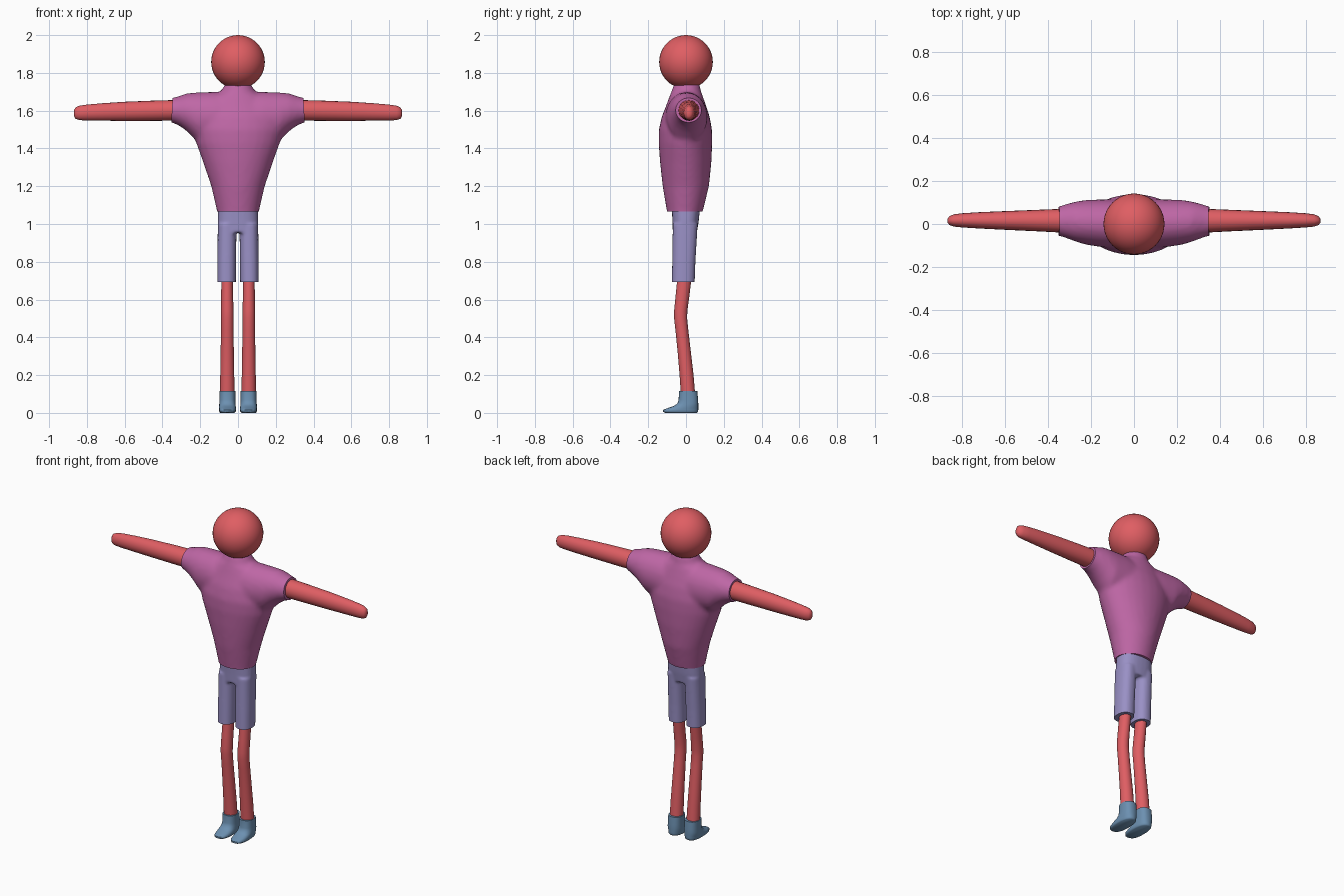
import bpy, bmesh, math
from mathutils import Vector

if "Cube" in bpy.data.objects:
    bpy.data.objects.remove(bpy.data.objects["Cube"])


def material(name, rgb):
    m = bpy.data.materials.new(name)
    m.diffuse_color = (*rgb, 1)
    m.use_nodes = True
    m.node_tree.nodes["Principled BSDF"].inputs["Base Color"].default_value = m.diffuse_color
    return m


SKIN = material("coral red", (0.74, 0.112, 0.125))
SHIRT = material("orchid", (0.52, 0.135, 0.38))
SHORTS = material("lavender", (0.32, 0.28, 0.56))
SHOE = material("steel blue", (0.15, 0.28, 0.44))


def loft(bm, rings, axis='Z', n=28, side=1, power=1.0):
    """Skin closed ellipses: (position, u0, u1, v0, v1) across the chosen axis."""
    prev = first = None
    for t, u0, u1, v0, v1 in rings:
        ring = []
        for i in range(n):
            a = 2 * math.pi * i / n
            c, s = math.cos(a), math.sin(a)
            u = (u0 + u1) / 2 + (u1 - u0) / 2 * math.copysign(abs(c) ** power, c)
            v = (v0 + v1) / 2 + (v1 - v0) / 2 * math.copysign(abs(s) ** power, s)
            p = (u * side, v, t) if axis == 'Z' else (t * side, u, v)
            ring.append(bm.verts.new(p))
        if prev:
            for i in range(n):
                j = (i + 1) % n
                bm.faces.new((prev[i], prev[j], ring[j], ring[i]))
        else:
            first = ring
        prev = ring
    bm.faces.new(first[::-1])
    bm.faces.new(prev)


def finish(name, bm, mat, angle=50):
    bmesh.ops.recalc_face_normals(bm, faces=bm.faces[:])
    me = bpy.data.meshes.new(name)
    bm.to_mesh(me)
    bm.free()
    ob = bpy.data.objects.new(name, me)
    me.materials.append(mat)
    bpy.context.collection.objects.link(ob)
    bpy.ops.object.select_all(action='DESELECT')
    ob.select_set(True)
    bpy.context.view_layer.objects.active = ob
    bpy.ops.object.shade_smooth_by_angle(angle=math.radians(angle))
    return ob


def fuse(name, bm, mat, voxel, smooth, cuts):
    """Melt overlapping lofts into one cloth surface, then trim crisp hems."""
    tmp = finish(name + "_blend", bm, mat)
    rem = tmp.modifiers.new("blend", 'REMESH')
    rem.mode = 'VOXEL'
    rem.voxel_size = voxel
    sm = tmp.modifiers.new("relax", 'SMOOTH')
    sm.factor, sm.iterations = 0.5, smooth
    ev = tmp.evaluated_get(bpy.context.evaluated_depsgraph_get())
    out = bmesh.new()
    out.from_mesh(ev.to_mesh())
    bpy.data.objects.remove(tmp)
    for co, no in cuts:
        r = bmesh.ops.bisect_plane(out, geom=out.verts[:] + out.edges[:] + out.faces[:],
                                   plane_co=Vector(co), plane_no=Vector(no), clear_outer=True)
        edges = [e for e in r['geom_cut'] if isinstance(e, bmesh.types.BMEdge)]
        bmesh.ops.holes_fill(out, edges=edges, sides=0)
    return finish(name, out, mat)


# head
bm = bmesh.new()
bmesh.ops.create_uvsphere(bm, u_segments=40, v_segments=24, radius=0.142)
bmesh.ops.translate(bm, verts=bm.verts[:], vec=(0, 0, 1.858))
finish("head", bm, SKIN)

# shirt: tapered body with neck, plus two flared sleeves
bm = bmesh.new()
loft(bm, [(1.02, -.105, .105, -.095, .075), (1.07, -.112, .112, -.102, .09),
          (1.20, -.142, .142, -.124, .122), (1.33, -.186, .186, -.138, .135),
          (1.43, -.222, .222, -.145, .139), (1.50, -.235, .235, -.144, .138),
          (1.57, -.225, .225, -.128, .125), (1.63, -.19, .19, -.104, .105),
          (1.68, -.135, .135, -.086, .088), (1.70, -.09, .09, -.078, .08),
          (1.745, -.068, .068, -.062, .072)])
for s in (1, -1):
    loft(bm, [(0, -.11, .11, 1.42, 1.695), (.13, -.11, .115, 1.42, 1.70),
              (.22, -.098, .113, 1.44, 1.697), (.27, -.083, .105, 1.49, 1.692),
              (.31, -.068, .095, 1.52, 1.678), (.35, -.055, .082, 1.537, 1.667),
              (.40, -.05, .075, 1.543, 1.66)], 'X', side=s)
fuse("shirt", bm, SHIRT, 0.013, 6,
     [((0, 0, 1.065), (0, 0, -1)), ((.35, 0, 1.6), (1, 0, .05)), ((-.35, 0, 1.6), (-1, 0, .05))])

# shorts: hips and two straight legs
bm = bmesh.new()
loft(bm, [(.955, -.107, .107, -.07, .058), (1.02, -.107, .107, -.072, .068),
          (1.10, -.104, .104, -.076, .076)], power=.8)
for s in (1, -1):
    loft(bm, [(.66, .012, .109, -.075, .045), (.80, .01, .109, -.073, .05),
              (1.0, .008, .107, -.07, .062)], side=s, power=.85)
fuse("shorts", bm, SHORTS, 0.008, 3, [((0, 0, .692), (0, 0, -1))])

for s, tag in ((1, "right"), (-1, "left")):
    # arm with rounded tip
    bm = bmesh.new()
    loft(bm, [(.30, -.042, .072, 1.548, 1.657), (.45, -.034, .066, 1.546, 1.653),
              (.60, -.027, .06, 1.546, 1.647), (.72, -.021, .055, 1.547, 1.639),
              (.80, -.016, .05, 1.548, 1.632), (.84, -.012, .045, 1.550, 1.626),
              (.86, -.005, .036, 1.557, 1.617), (.868, .005, .026, 1.570, 1.603)],
         'X', 20, s)
    finish(tag + "_arm", bm, SKIN, 80)

    # leg with a slight forward knee
    bm = bmesh.new()
    loft(bm, [(.08, .018, .096, -.026, .050), (.20, .02, .094, -.034, .040),
              (.32, .022, .092, -.044, .026), (.44, .024, .09, -.056, .012),
              (.50, .024, .09, -.063, .006), (.54, .024, .09, -.063, .007),
              (.62, .026, .089, -.055, .018), (.72, .027, .088, -.045, .030)], n=20, side=s)
    finish(tag + "_leg", bm, SKIN)

    # ankle shoe with a thin pointed toe
    bm = bmesh.new()
    loft(bm, [(0, .018, .094, -.11, .058), (.006, .012, .099, -.122, .064),
              (.016, .011, .1, -.122, .065), (.026, .011, .1, -.095, .065),
              (.036, .012, .1, -.065, .065), (.05, .013, .099, -.045, .065),
              (.07, .014, .098, -.039, .064), (.115, .014, .097, -.037, .06)],
         n=24, side=s, power=.8)
    finish(tag + "_shoe", bm, SHOE, 60)
